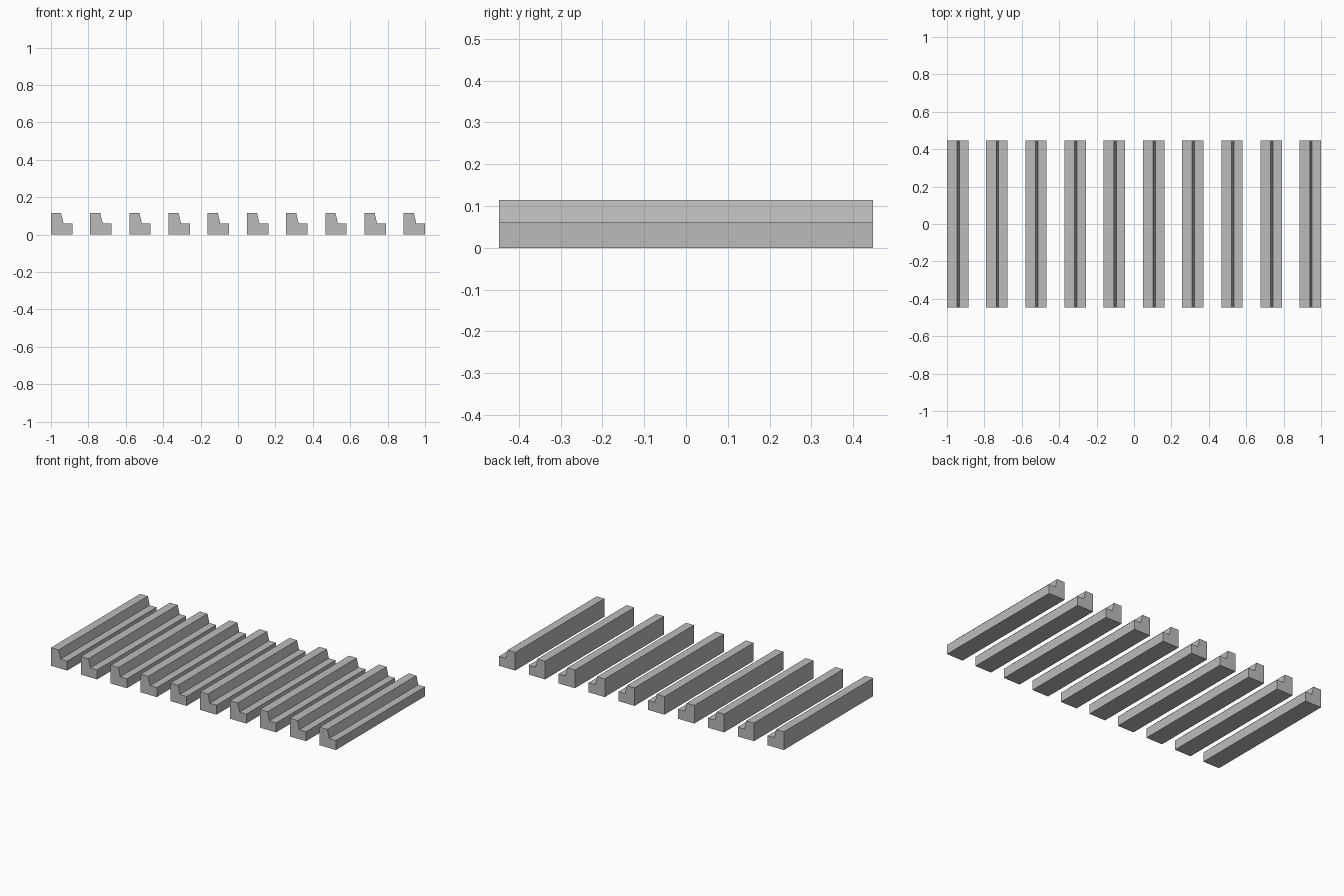
import bpy
import bmesh

cube = bpy.data.objects.get("Cube")
if cube:
    bpy.data.objects.remove(cube, do_unlink=True)

COUNT = 10
WIDTH = 0.114
HALF_LENGTH = 0.447
PITCH = (2 - WIDTH) / (COUNT - 1)

# Plain grey material
grey = bpy.data.materials.new("grey")
grey.use_nodes = True
colour = (0.5, 0.5, 0.5, 1)
grey.diffuse_color = colour
grey.node_tree.nodes["Principled BSDF"].inputs["Base Color"].default_value = colour

# Stepped bar: cross-section in x and z, extruded along y
profile = [(0, 0), (WIDTH, 0), (WIDTH, 0.06), (0.067, 0.06), (0.054, 0.115), (0, 0.115)]
bm = bmesh.new()
end = bm.faces.new([bm.verts.new((x, -HALF_LENGTH, z)) for x, z in profile])
sweep = bmesh.ops.extrude_face_region(bm, geom=[end], use_keep_orig=True)
moved = [v for v in sweep["geom"] if isinstance(v, bmesh.types.BMVert)]
bmesh.ops.translate(bm, verts=moved, vec=(0, 2 * HALF_LENGTH, 0))
bmesh.ops.recalc_face_normals(bm, faces=bm.faces)
mesh = bpy.data.meshes.new("stepped_bar")
bm.to_mesh(mesh)
bm.free()
mesh.materials.append(grey)

# Row of identical bars
for i in range(COUNT):
    bar = bpy.data.objects.new(f"stepped_bar_{i + 1}", mesh)
    bar.location.x = -1 + i * PITCH
    bpy.context.collection.objects.link(bar)
